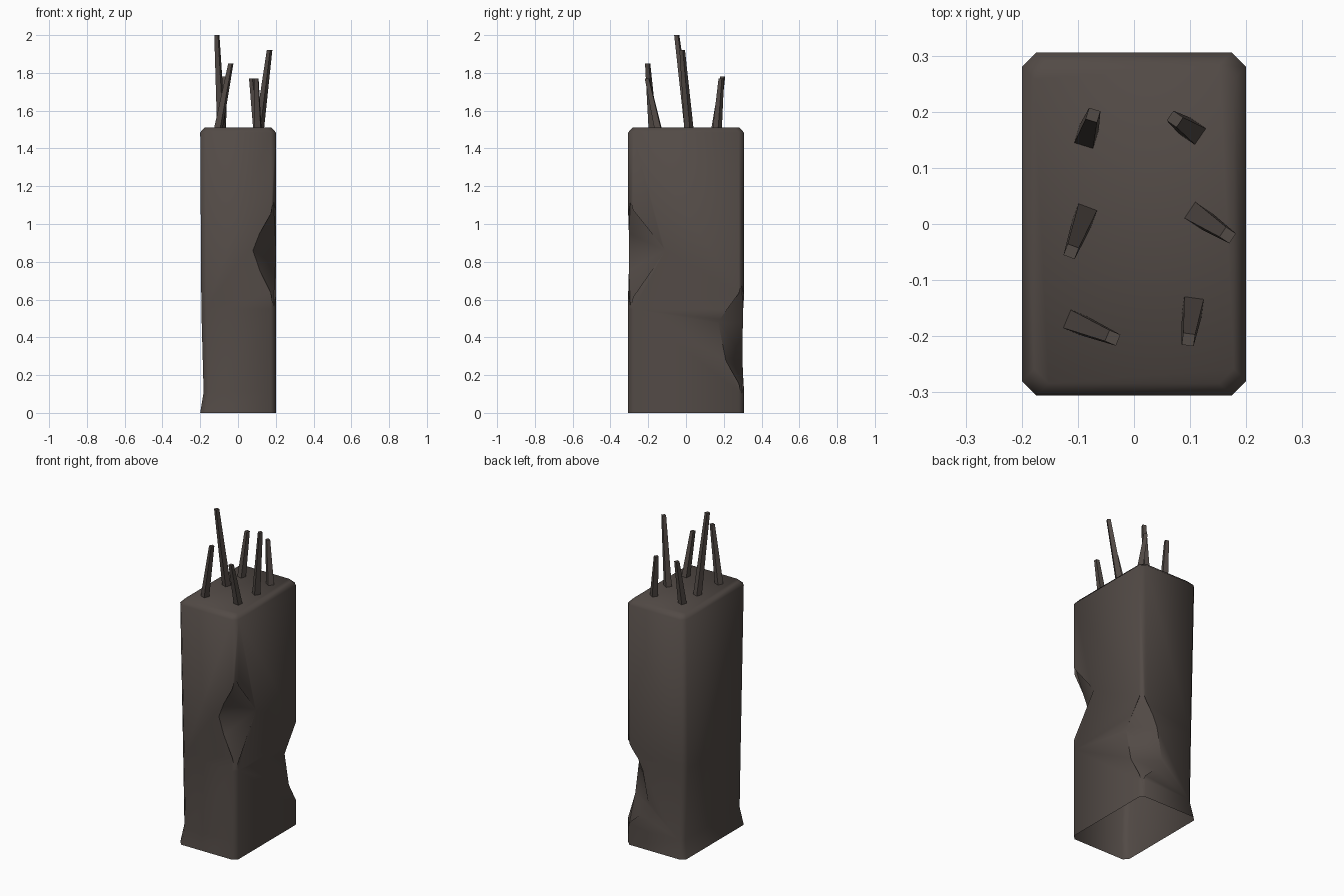
import bpy, bmesh, math
from mathutils import Vector, Matrix

if "Cube" in bpy.data.objects:
    bpy.data.objects.remove(bpy.data.objects["Cube"])

mat = bpy.data.materials.new("dark brown concrete")
mat.diffuse_color = (0.085, 0.069, 0.061, 1)
mat.use_nodes = True
mat.node_tree.nodes["Principled BSDF"].inputs["Base Color"].default_value = mat.diffuse_color


def add_object(name, bm):
    bmesh.ops.recalc_face_normals(bm, faces=bm.faces[:])
    mesh = bpy.data.meshes.new(name)
    bm.to_mesh(mesh)
    bm.free()
    ob = bpy.data.objects.new(name, mesh)
    bpy.context.collection.objects.link(ob)
    mesh.materials.append(mat)
    return ob


def loft(bm, rings):
    vs = [[bm.verts.new(p) for p in r] for r in rings]
    n = len(vs[0])
    for a, b in zip(vs, vs[1:]):
        for i in range(n):
            bm.faces.new((a[i], a[(i + 1) % n], b[(i + 1) % n], b[i]))
    bm.faces.new(vs[0][::-1])
    bm.faces.new(vs[-1])


# Pillar: chamfered rectangle, left corners pinched above the foot
HX, HY, C = 0.2, 0.306, 0.026


def ring(z, inset=0, dx=0, dy=0):
    x, y = HX - inset, HY - inset
    pts = [(x - C, -y), (x, -y + C), (x, y - C), (x - C, y),
           (-x + C, y), (-x, y - C), (-x, -y + C), (-x + C, -y)]
    return [(px + dx, py - math.copysign(dy, py), z) if px < 0 else (px, py, z)
            for px, py in pts]


bm = bmesh.new()
loft(bm, [ring(0), ring(0.11, dx=0.018, dy=0.015), ring(0.55, dx=0.006, dy=0.02),
          ring(1.485), ring(1.51, inset=0.022)])
pillar = add_object("pillar", bm)


# Broken corners, cut with convex wedges
def chip(name, pts):
    bm = bmesh.new()
    for p in pts:
        bm.verts.new(p)
    bmesh.ops.convex_hull(bm, input=bm.verts[:])
    cutter = add_object(name, bm)
    cutter.hide_render = True
    mod = pillar.modifiers.new(name, 'BOOLEAN')
    mod.operation = 'DIFFERENCE'
    mod.solver = 'EXACT'
    mod.object = cutter
    bpy.context.view_layer.objects.active = pillar
    bpy.ops.object.modifier_apply(modifier=name)
    bpy.data.objects.remove(cutter)


chip("front_chip", [(0.188, -0.294, 1.12), (0.188, -0.294, 0.56),
                    (0.075, -0.307, 0.86), (0.201, -0.11, 0.86), (0.4, -0.5, 0.86)])
chip("back_chip", [(0.188, 0.294, 0.68), (0.188, 0.294, 0.1),
                   (0.201, 0.17, 0.48), (0.08, 0.307, 0.48),
                   (0.201, 0.21, 0.28), (0.04, 0.307, 0.28),
                   (0.4, 0.5, 0.48), (0.4, 0.5, 0.28)])

# Open underside
bm = bmesh.new()
bm.from_mesh(pillar.data)
under = [f for f in bm.faces if all(v.co.z < 0.001 for v in f.verts)]
bmesh.ops.delete(bm, geom=under, context='FACES')
bm.to_mesh(pillar.data)
bm.free()
bpy.ops.object.select_all(action='DESELECT')
pillar.select_set(True)
bpy.context.view_layer.objects.active = pillar
bpy.ops.object.shade_smooth_by_angle(angle=math.radians(50))

# Bent reinforcing bars: base x, y, tip x, y, z
bars = [(-0.085, 0.155, -0.073, 0.194, 1.78), (0.105, 0.165, 0.073, 0.187, 1.77),
        (-0.088, 0.015, -0.112, -0.049, 2.0), (0.113, 0.016, 0.167, -0.02, 1.92),
        (-0.105, -0.175, -0.038, -0.203, 1.85), (0.105, -0.147, 0.097, -0.206, 1.77)]
for i, (bx, by, tx, ty, tz) in enumerate(bars):
    lean = math.atan2(ty - by, tx - bx)

    def square(x, y, z, r):
        return [(x + r * math.cos(lean + math.pi * (k + 0.5) / 2),
                 y + r * math.sin(lean + math.pi * (k + 0.5) / 2), z) for k in range(4)]

    bm = bmesh.new()
    loft(bm, [square(bx, by, 1.5, 0.025), square(tx, ty, tz, 0.015)])
    add_object("steel_bar_%d" % (i + 1), bm)
